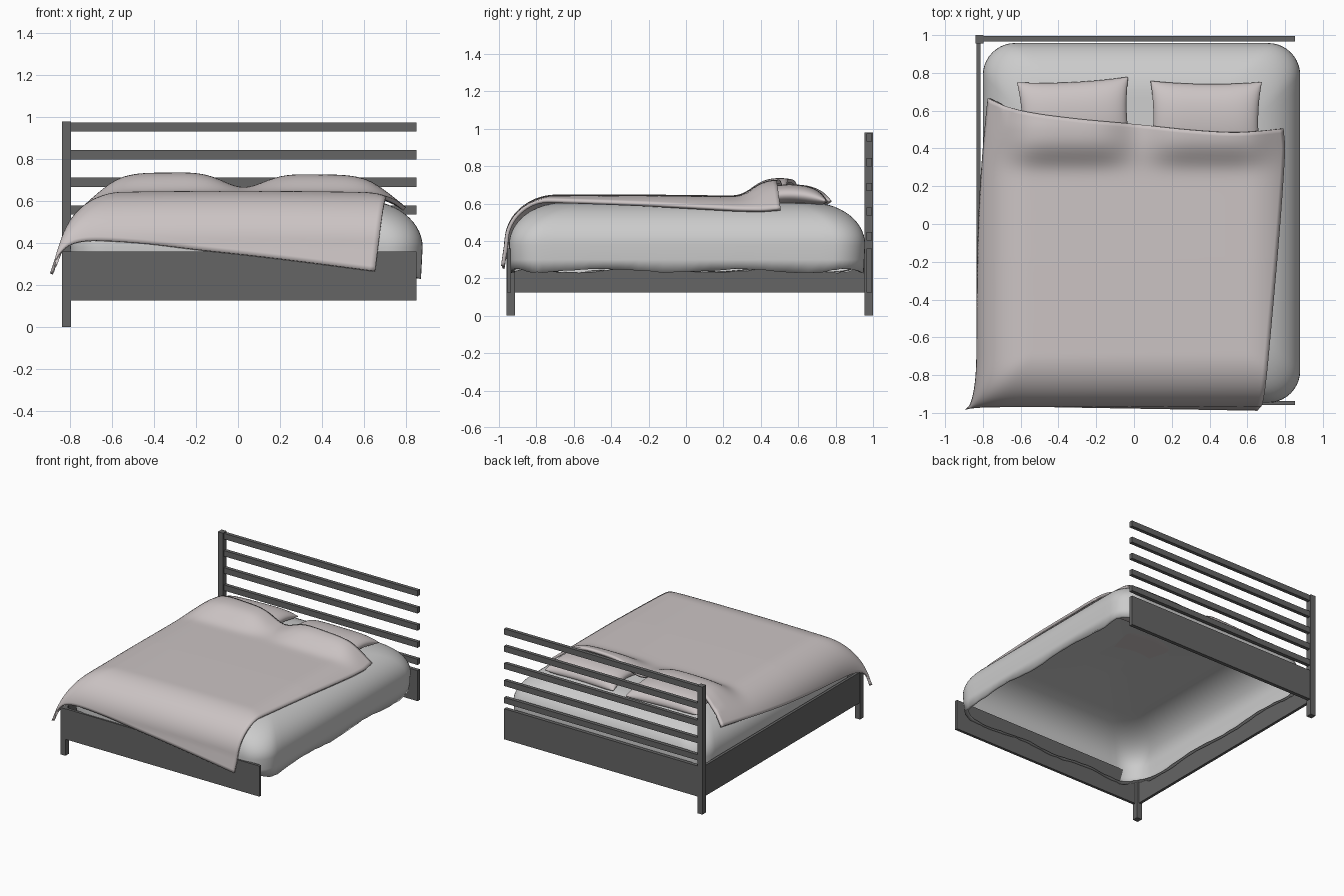
import bpy, bmesh, math, random
from math import sin, cos, pi

if "Cube" in bpy.data.objects:
    bpy.data.objects.remove(bpy.data.objects["Cube"])

random.seed(4)


def material(name, col):
    m = bpy.data.materials.new(name)
    m.diffuse_color = (*col, 1)
    m.use_nodes = True
    m.node_tree.nodes["Principled BSDF"].inputs["Base Color"].default_value = m.diffuse_color
    return m


DARK = material("dark_wood", (0.13, 0.13, 0.13))
LINEN = material("linen", (0.60, 0.55, 0.55))


def make(name, bm, mat=None, smooth=True):
    me = bpy.data.meshes.new(name)
    bm.to_mesh(me)
    bm.free()
    ob = bpy.data.objects.new(name, me)
    bpy.context.collection.objects.link(ob)
    if mat:
        me.materials.append(mat)
    for p in me.polygons:
        p.use_smooth = smooth
    return ob


def box(name, x0, x1, y0, y1, z0, z1):
    bm = bmesh.new()
    bmesh.ops.create_cube(bm, size=1)
    for v in bm.verts:
        v.co = (x0 + (v.co.x + .5) * (x1 - x0), y0 + (v.co.y + .5) * (y1 - y0), z0 + (v.co.z + .5) * (z1 - z0))
    return make(name, bm, DARK, False)


def grid(bm, nu, nv, f):
    rows = [[bm.verts.new(f(i / nu, j / nv)) for i in range(nu + 1)] for j in range(nv + 1)]
    for a, b in zip(rows, rows[1:]):
        for i in range(nu):
            bm.faces.new((a[i], a[i + 1], b[i + 1], b[i]))


def curve(pts, t):
    # smooth interpolation through a few (t, value) points
    for k in range(len(pts) - 1):
        (a, va), (b, vb) = pts[k], pts[k + 1]
        if t <= b or k == len(pts) - 2:
            def slope(i):
                lo, hi = pts[max(i - 1, 0)], pts[min(i + 1, len(pts) - 1)]
                return (hi[1] - lo[1]) / (hi[0] - lo[0])
            h, s = b - a, (t - a) / (b - a)
            return (va * (2*s**3 - 3*s*s + 1) + vb * (3*s*s - 2*s**3)
                    + h * slope(k) * (s**3 - 2*s*s + s) + h * slope(k + 1) * (s**3 - s*s))


# Frame: posts, boards, slats and the single side rail
box("headboard_post", -.84, -.796, .955, 1.0, 0, .98)
box("front_leg", -.84, -.796, -.96, -.915, 0, .36)
box("footboard", -.796, .852, -.957, -.936, .125, .36)
box("headboard_panel", -.796, .852, .966, .994, .125, .36)
for i in range(5):
    z = .403 + i * .132
    box(f"headboard_slat_{i + 1}", -.796, .852, .966, .994, z, z + .044)
box("side_rail", -.834, -.813, -.915, .955, .125, .36)


# Mattress cover: rounded-rectangle rings, open underneath
def ring(inset, r=.17, n=10, m=24):
    a, b = .84 - inset, .952 - inset
    r = min(r, a * .9)
    cs = [(a - r, b - r), (-a + r, b - r), (-a + r, -b + r), (a - r, -b + r)]
    arcs = [[(cx + r * cos((k + i / n) * pi / 2), cy + r * sin((k + i / n) * pi / 2))
             for i in range(n + 1)] for k, (cx, cy) in enumerate(cs)]
    out = []
    for k in range(4):
        out += arcs[k]
        p, q = arcs[k][-1], arcs[(k + 1) % 4][0]
        out += [(p[0] + (q[0] - p[0]) * i / m, p[1] + (q[1] - p[1]) * i / m) for i in range(1, m)]
    return [(x + .04, y + .006) for x, y in out]


W = .29
profile = [(.03, .245), (.008, .24), (.004, .30)]
for i in range(15):
    t = pi / 2 * (1 - i / 14)
    profile.append((W * (1 - sin(t)), .605 - .225 * (1 - cos(t))))
profile += [(W + .08 * i, .605 + .004 * i) for i in range(1, 6)]
bm = bmesh.new()
prev = None
for k, (ins, z) in enumerate(profile):
    pts = ring(ins)
    cur = []
    for i, (x, y) in enumerate(pts):
        wob = .010 * sin(i * .55) + random.uniform(-.004, .004) if k < 2 else 0
        if x < 0:  # squeezed in by the rail
            x = max(x, -.803)
        cur.append(bm.verts.new((x, y, z + wob)))
    if prev:
        n = len(cur)
        for i in range(n):
            bm.faces.new((prev[i], prev[(i + 1) % n], cur[(i + 1) % n], cur[i]))
    prev = cur
bm.faces.new(prev)
make("mattress_cover", bm)


# Pillows
def pillow(name, cx, cy, rot, a=.295, b=.20, thick=.055):
    bm = bmesh.new()
    for side in (1, -1):
        def f(u, v):
            u, v = -cos(u * pi) * side, -cos(v * pi)
            x = a * u * (1 - .06 * (1 - v * v))
            y = b * v * (1 - .07 * (1 - u * u))
            z = side * thick * max(0, (1 - u**4) * (1 - v**4)) ** .5 + .647 - .9 * y * y
            return (cx + x * cos(rot) - y * sin(rot), cy + x * sin(rot) + y * cos(rot), z)
        grid(bm, 28, 22, f)
    bmesh.ops.remove_doubles(bm, verts=bm.verts, dist=1e-5)
    return make(name, bm, LINEN)


pillow("left_pillow", -.315, .565, .05)
pillow("right_pillow", .38, .555, -.01)

# Blanket: flat cloth folded over the mattress edges, raised over the pillows
LEFT = [(0, -1.0), (.25, -.97), (.6, -.915), (1, -.80)]
RIGHT = [(0, .65), (.1, .67), (.4, .72), (.93, .80), (1, .79)]
FRONT = [(0, -1.14), (.12, -1.09), (.55, -1.16), (1, -1.245)]
HEAD = [(0, .665), (.13, .60), (.3, .56), (.5, .53), (.7, .497), (.85, .485), (1, .505)]


def fold(p, e, w, h=.25, length=.43):
    d = abs(p) - e
    if d <= 0:
        return p, 0
    t = min(d / length, 1) * pi / 2
    extra = max(0, d - length)
    return math.copysign(e + w * sin(t) + .15 * extra, p), h * (1 - cos(t)) + extra


def blanket(u, v):
    l, r = curve(LEFT, v), curve(RIGHT, v)
    px, py = l + (r - l) * u, curve(FRONT, u) * (1 - v) + curve(HEAD, u) * v
    x, dx = fold(px, *((.55, .285) if px < 0 else (.60, .30)))
    y, dy = fold(py, .69, .28) if py < 0 else (py, 0)
    flare = dx * dy * .8
    z = .648 - math.hypot(dx, dy) - .015 * x * x - .012 * max(0, y + .2)
    bump = sum(math.exp(-((x - c) / .31) ** 4) * k for c, k in ((-.34, .098), (.39, .09)))
    z += bump * math.exp(-(min(0, y - .55) / .21) ** 4)
    z -= .12 * max(0, y - .52) * (bump > .02)
    return (x - flare, y - flare * .2, z)


bm = bmesh.new()
grid(bm, 70, 80, blanket)
ob = make("blanket", bm, LINEN)
s = ob.modifiers.new("thickness", "SOLIDIFY")
s.thickness, s.offset = .02, -1
